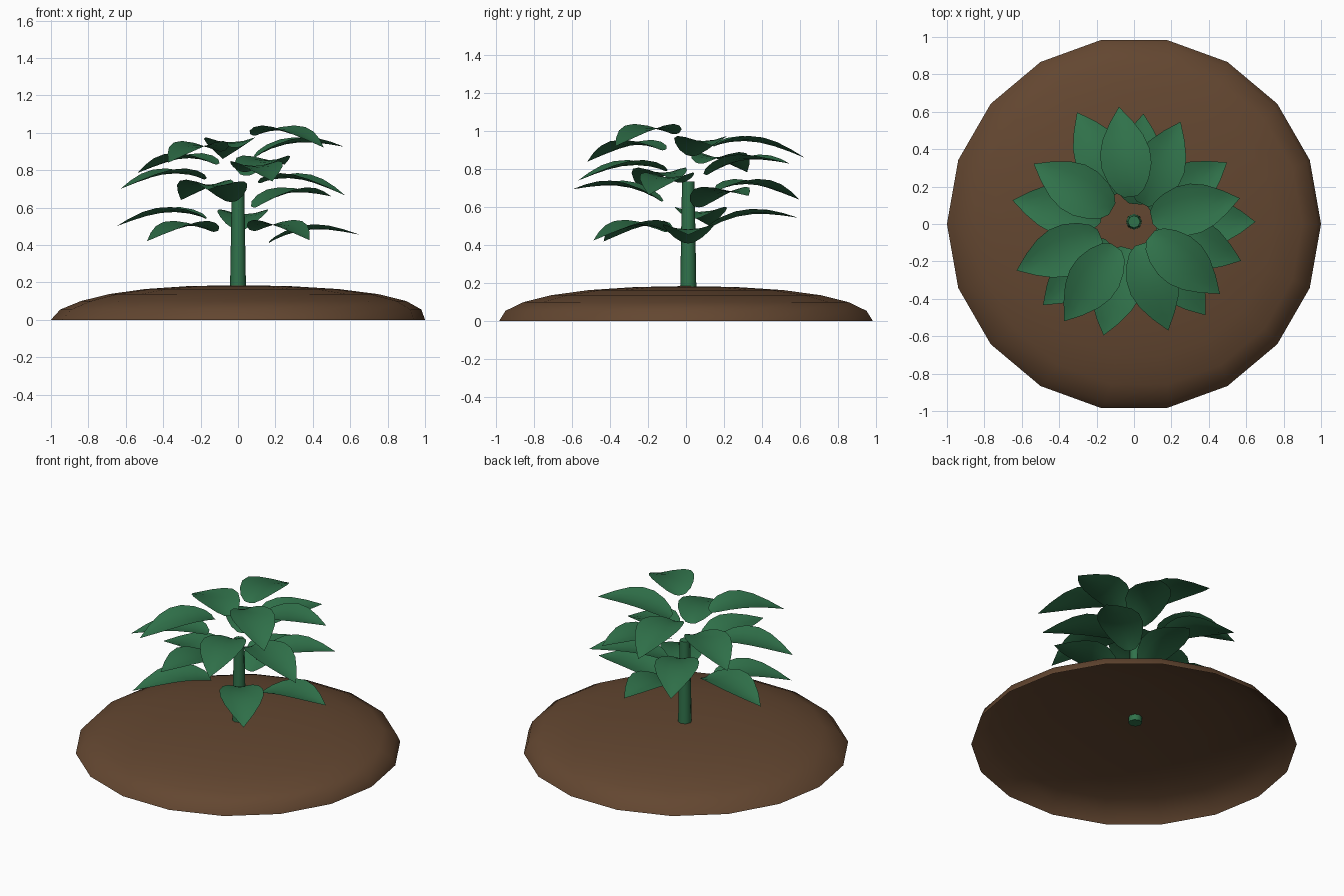
import bpy, bmesh, math
from mathutils import Vector

cube = bpy.data.objects.get("Cube")
if cube:
    bpy.data.objects.remove(cube, do_unlink=True)


def make_material(name, color):
    mat = bpy.data.materials.new(name)
    mat.use_nodes = True
    mat.diffuse_color = (*color, 1)
    bsdf = mat.node_tree.nodes["Principled BSDF"]
    bsdf.inputs["Base Color"].default_value = (*color, 1)
    bsdf.inputs["Roughness"].default_value = 0.9
    return mat


def finish(name, bm, mat, angle):
    mesh = bpy.data.meshes.new(name)
    bm.to_mesh(mesh)
    bm.free()
    mesh.materials.append(mat)
    obj = bpy.data.objects.new(name, mesh)
    bpy.context.collection.objects.link(obj)
    bpy.ops.object.select_all(action="DESELECT")
    obj.select_set(True)
    bpy.context.view_layer.objects.active = obj
    bpy.ops.object.shade_smooth_by_angle(angle=math.radians(angle))
    return obj


soil = make_material("soil brown", (0.125, 0.062, 0.030))
green = make_material("leaf green", (0.030, 0.170, 0.070))
CENTER = Vector((0, 0.012, 0))

# Soil mound: open shallow dome, each ring is (radius, height, sideways shift)
SIDES = 18
rings = [(1, 0, 0), (0.965, 0.055, 0.015), (0.87, 0.1, 0.03), (0.72, 0.137, 0.03),
         (0.52, 0.164, 0.02), (0.27, 0.18, 0.005)]
bm = bmesh.new()
loops = []
for radius, height, shift in rings:
    angles = [math.tau * i / SIDES for i in range(SIDES)]
    loops.append([bm.verts.new((shift + radius * math.cos(a), radius * math.sin(a), height))
                  for a in angles])
for low, high in zip(loops, loops[1:]):
    for i in range(SIDES):
        j = (i + 1) % SIDES
        bm.faces.new((low[i], low[j], high[j], high[i]))
peak = bm.verts.new((0, 0, 0.185))
for i in range(SIDES):
    bm.faces.new((loops[-1][i], loops[-1][(i + 1) % SIDES], peak))
finish("soil_mound", bm, soil, 60)

# Stem: tapered column whose foot pokes through the mound
bm = bmesh.new()
bmesh.ops.create_cone(bm, cap_ends=True, segments=8, radius1=0.043, radius2=0.033, depth=0.59)
bmesh.ops.translate(bm, verts=bm.verts, vec=CENTER + Vector((0, 0, 0.44)))
finish("stem", bm, green, 50)

# Leaf outline: (position along the leaf, half width)
OUTLINE = [(0, 0.035), (0.06, 0.075), (0.18, 0.11), (0.34, 0.134), (0.5, 0.134),
           (0.66, 0.11), (0.83, 0.062), (1, 0)]
ACROSS = (-1, -0.5, 0, 0.5, 1)


def add_leaf(index, tip_radius, base_z, tip_z):
    """Arched, slightly cupped leaf, placed around the stem by the golden angle."""
    angle = -math.radians(137.5) * index
    outward = Vector((math.cos(angle), math.sin(angle), 0))
    side = Vector((-outward.y, outward.x, 0))
    base = CENTER + outward * (tip_radius - 0.485) + Vector((0, 0, base_z))
    tip = CENTER + outward * tip_radius + Vector((0, 0, tip_z))
    bm = bmesh.new()
    rows = []
    for t, width in OUTLINE[:-1]:
        spine = base.lerp(tip, t)
        arch = 0.052 * math.sin(math.pi * t ** 0.85)
        rows.append([bm.verts.new(spine + side * width * v
                                  + Vector((0, 0, arch + 0.2 * width * v * v)))
                     for v in ACROSS])
    for near, far in zip(rows, rows[1:]):
        for i in range(len(ACROSS) - 1):
            bm.faces.new((near[i], far[i], far[i + 1], near[i + 1]))
    end = bm.verts.new(tip)
    for i in range(len(ACROSS) - 1):
        bm.faces.new((rows[-1][i], end, rows[-1][i + 1]))
    finish(f"leaf_{index + 1}", bm, green, 60)


# Leaves from the lowest up: (tip radius, base height, tip height)
LEAVES = [(0.65, 0.41, 0.455), (0.66, 0.47, 0.42), (0.58, 0.48, 0.545), (0.63, 0.475, 0.425),
          (0.66, 0.54, 0.50), (0.59, 0.60, 0.66), (0.63, 0.63, 0.695), (0.66, 0.69, 0.64),
          (0.61, 0.73, 0.665), (0.68, 0.75, 0.70), (0.59, 0.77, 0.83), (0.61, 0.79, 0.74),
          (0.62, 0.83, 0.785), (0.58, 0.87, 0.925), (0.65, 0.90, 0.84), (0.62, 0.92, 0.86),
          (0.60, 0.985, 0.92)]
for index, leaf in enumerate(LEAVES):
    add_leaf(index, *leaf)
